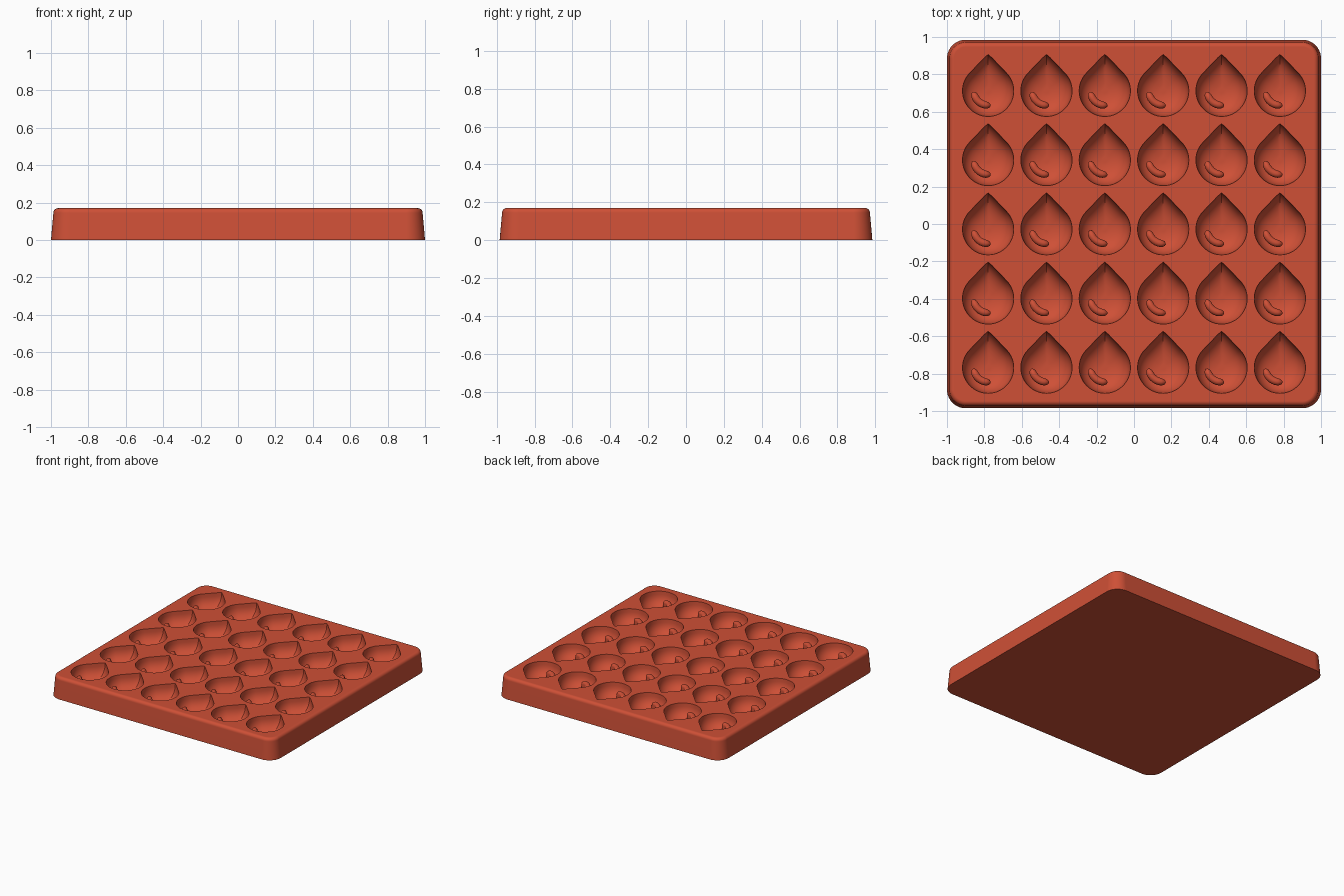
import bpy, bmesh
from math import sin, cos, pi, radians, asin, sqrt

default = bpy.data.objects.get("Cube")
if default:
    bpy.data.objects.remove(default, do_unlink=True)

HEIGHT, DEPTH = 0.17, 0.12
R, TIP = 0.137, 0.198
CENTRES = [(-0.78 + 0.312 * i, -0.768 + 0.37 * j) for i in range(6) for j in range(5)]

red = bpy.data.materials.new("terracotta_red")
red.use_nodes = True
colour = (0.62, 0.08, 0.037, 1)
red.diffuse_color = colour
red.node_tree.nodes["Principled BSDF"].inputs["Base Color"].default_value = colour


def loft(bm, rings):
    """Skin closed rings of points and cap both ends."""
    loops = [[bm.verts.new(p) for p in ring] for ring in rings]
    n = len(loops[0])
    for a, b in zip(loops, loops[1:]):
        for k in range(n):
            bm.faces.new((a[k], a[(k + 1) % n], b[(k + 1) % n], b[k]))
    bm.faces.new(loops[0][::-1])
    bm.faces.new(loops[-1])


def make_object(name, bm):
    bmesh.ops.recalc_face_normals(bm, faces=bm.faces[:])
    mesh = bpy.data.meshes.new(name)
    bm.to_mesh(mesh)
    bm.free()
    mesh.materials.append(red)
    obj = bpy.data.objects.new(name, mesh)
    bpy.context.collection.objects.link(obj)
    return obj


def smooth(obj, angle):
    bpy.ops.object.select_all(action='DESELECT')
    obj.select_set(True)
    bpy.context.view_layer.objects.active = obj
    bpy.ops.object.shade_smooth_by_angle(angle=radians(angle))


def rounded_rect(inset, z):
    corner, steps, points = 0.1, 10, []
    for q, (sx, sy) in enumerate([(1, 1), (-1, 1), (-1, -1), (1, -1)]):
        for k in range(steps + 1):
            a = (q + k / steps) * pi / 2
            points.append((sx * (1 - corner) + (corner - inset) * cos(a),
                           sy * (0.985 - corner) + (corner - inset) * sin(a), z))
    return points


# Tray body: drafted sides and a softly rounded top edge
bm = bmesh.new()
edge = 0.025
profile = [(0, 0)]
for k in range(7):
    a = k / 6 * pi / 2
    profile.append((0.013 + edge * (1 - cos(a)), HEIGHT - edge + edge * sin(a)))
loft(bm, [rounded_rect(i, z) for i, z in profile])
tray = make_object("tray", bm)

# Teardrop outline: a circle with two tangent sides meeting at the tip
half = asin(R / TIP)
outline = [(R * cos(a), R * sin(a))
           for a in (pi - half + (pi + 2 * half) * k / 40 for k in range(41))]
first, last = outline[0], outline[-1]
for k in range(1, 5):
    f = k / 5
    outline.append((last[0] * (1 - f), last[1] + (TIP - last[1]) * f))
outline.append((0, TIP - 0.004))
for k in range(4, 0, -1):
    f = k / 5
    outline.append((first[0] * (1 - f), first[1] + (TIP - first[1]) * f))

# Bowl-shaped cutters for the cavities
bm = bmesh.new()
power = 2.5
bowl = [(1, 0.02)]
for k in range(10):
    a = k / 10 * pi / 2
    bowl.append((cos(a) ** (2 / power), -DEPTH * sin(a) ** (2 / power)))
bowl.append((0.1, -DEPTH))
for cx, cy in CENTRES:
    loft(bm, [[(cx + s * x, cy + s * y, HEIGHT + z) for x, y in outline] for s, z in bowl])
cutter = make_object("cavity_cutter", bm)
cutter.hide_render = True

cut = tray.modifiers.new("cavities", 'BOOLEAN')
cut.operation = 'DIFFERENCE'
cut.solver = 'EXACT'
cut.object = cutter
graph = bpy.context.evaluated_depsgraph_get()
tray.data = bpy.data.meshes.new_from_object(tray.evaluated_get(graph))
tray.modifiers.clear()
bpy.data.objects.remove(cutter, do_unlink=True)
smooth(tray, 35)
weighted = tray.modifiers.new("clean_shading", 'WEIGHTED_NORMAL')
weighted.keep_sharp = True

# Curved ridge standing in the lower left of each cavity
bm = bmesh.new()
base, top, width, path = -DEPTH - 0.01, -0.035, 0.02, 0.077
for cx, cy in CENTRES:
    rings = []
    for k in range(15):
        t = -cos(pi * k / 14)
        a = radians(232 + 48 * t)
        w = width * max(0.2, sqrt(max(0, 1 - abs(t) ** 5)))
        crest = top - 0.02 * abs(t) ** 5
        section = [(w, base)]
        section += [(w * cos(pi * m / 8), crest - width * (1 - sin(pi * m / 8))) for m in range(9)]
        section.append((-w, base))
        rings.append([(cx + (path + r) * cos(a), cy + (path + r) * sin(a), HEIGHT + z)
                      for r, z in section])
    loft(bm, rings)
smooth(make_object("cavity_ridges", bm), 40)
